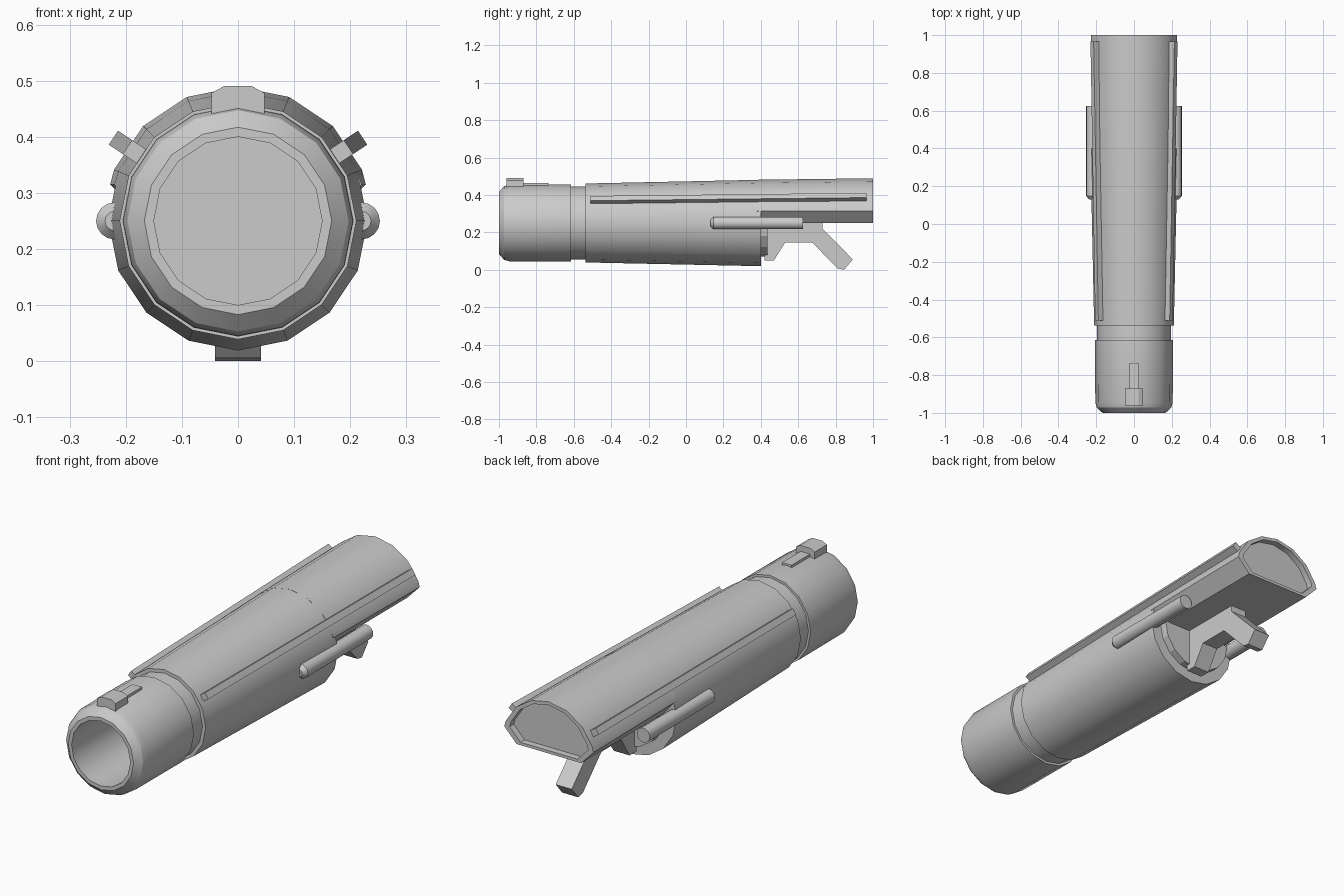
import bpy, bmesh
from math import sin, cos, pi, radians

if "Cube" in bpy.data.objects:
    bpy.data.objects.remove(bpy.data.objects["Cube"])

AXIS_Z = 0.25


def loft(name, rings, smooth=True):
    """Skin a list of equal-length point rings and cap both ends."""
    bm = bmesh.new()
    vr = [[bm.verts.new(p) for p in ring] for ring in rings]
    n = len(rings[0])
    for a, b in zip(vr, vr[1:]):
        for i in range(n):
            j = (i + 1) % n
            bm.faces.new((a[i], a[j], b[j], b[i]))
    bm.faces.new(vr[0])
    bm.faces.new(vr[-1][::-1])
    bmesh.ops.recalc_face_normals(bm, faces=bm.faces[:])
    me = bpy.data.meshes.new(name)
    bm.to_mesh(me)
    bm.free()
    ob = bpy.data.objects.new(name, me)
    bpy.context.collection.objects.link(ob)
    if smooth:
        bpy.ops.object.select_all(action='DESELECT')
        ob.select_set(True)
        bpy.context.view_layer.objects.active = ob
        bpy.ops.object.shade_smooth_by_angle(angle=radians(30))
    return ob


def circle(r, y, x=0.0, n=16):
    return [(x + r * cos(2 * pi * i / n), y, AXIS_Z + r * sin(2 * pi * i / n))
            for i in range(n)]


def prism_y(name, pts, y0, y1):
    """Extrude an (x, z) outline along y."""
    return loft(name, [[(x, y, z) for x, z in pts] for y in (y0, y1)], False)


# Barrel: bore, muzzle, groove and main tube in one lathe profile (radius, y)
profile = [(0.15, -0.56), (0.15, -1.0), (0.167, -1.0), (0.197, -0.972),
           (0.205, -0.945), (0.206, -0.615), (0.195, -0.615), (0.195, -0.537),
           (0.211, -0.537), (0.231, 0.40)]
loft("barrel", [circle(r, y) for r, y in profile])


# Rear upper housing: arch with bevelled lower edges and a recessed end
def arch(r, y, s=1.0):
    right = [(0.165, 0.25), (r * 0.953, 0.315)]
    right += [(r * cos(k * pi / 8), AXIS_Z + r * sin(k * pi / 8)) for k in (1, 2, 3)]
    pts = right + [(0, AXIS_Z + r)] + [(-x, z) for x, z in reversed(right)]
    return [(x * s, y, 0.36 + (z - 0.36) * s) for x, z in pts]


loft("rear_housing", [arch(0.231, 0.38), arch(0.239, 1.0),
                      arch(0.239, 1.0, 0.88), arch(0.239, 0.97, 0.88)])

# Half-round plate closing the lower tube
plate = [(0.18 * cos(k * pi / 8), AXIS_Z - 0.18 * sin(k * pi / 8)) for k in range(9)]
prism_y("lower_end_plate", plate, 0.39, 0.435)

# Grip and guard: side outline (y, z) extruded across x
grip = [(0.42, 0.26), (0.42, 0.05), (0.47, 0.05), (0.53, 0.145), (0.675, 0.145),
        (0.812, 0.006), (0.845, 0.0), (0.892, 0.055), (0.73, 0.22), (0.73, 0.26)]
loft("grip", [[(x, y, z) for y, z in grip] for x in (-0.041, 0.041)], False)

# Front sight and the low strip behind it
half = [(0.047, 0.435), (0.047, 0.478), (0.025, 0.49)]
prism_y("front_sight", half + [(-x, z) for x, z in reversed(half)], -0.96, -0.87)
prism_y("sight_strip", [(-0.024, 0.44), (0.024, 0.44), (0.024, 0.463), (-0.024, 0.463)],
        -0.88, -0.735)

for side, sx in (("right", 1), ("left", -1)):
    # Side rods with a chamfered front end
    rod = [(0.017, 0.13), (0.033, 0.148), (0.033, 0.625)]
    loft(side + "_rod", [circle(r, y, sx * 0.22) for r, y in rod])

    # Tapering rails following the tube
    a = radians(33.75)
    rings = []
    for y, r0, r1 in ((-0.51, 0.195, 0.237), (0.965, 0.215, 0.267)):
        rings.append([(sx * (r * cos(a) - t * sin(a)), y,
                       AXIS_Z + r * sin(a) + t * cos(a))
                      for r, t in ((r0, -0.015), (r1, -0.015), (r1, 0.015), (r0, 0.015))])
    loft(side + "_rail", rings, False)
